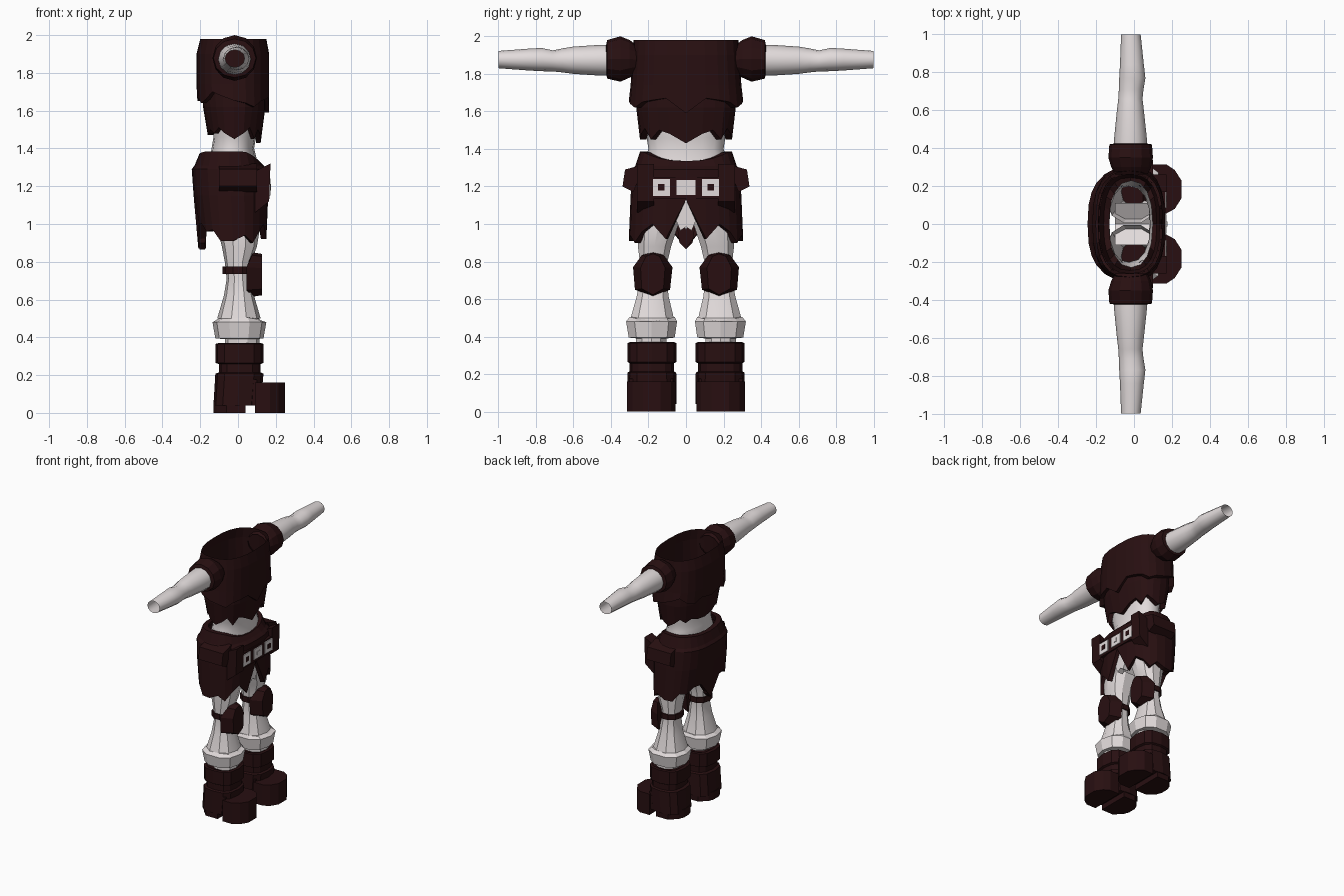
import bpy, bmesh, math


def material(name, rgb):
    m = bpy.data.materials.new(name)
    m.diffuse_color = (*rgb, 1)
    return m


DARK = material("dark_leather", (0.021, 0.0048, 0.0055))
PALE = material("pale_cloth", (0.76, 0.71, 0.71))


def finish(name, bm, mat, mirror=False, smooth=0):
    bmesh.ops.recalc_face_normals(bm, faces=bm.faces)
    me = bpy.data.meshes.new(name)
    bm.to_mesh(me)
    bm.free()
    me.materials.append(mat)
    ob = bpy.data.objects.new(name, me)
    bpy.context.collection.objects.link(ob)
    if smooth:
        bpy.ops.object.select_all(action='DESELECT')
        ob.select_set(True)
        bpy.context.view_layer.objects.active = ob
        bpy.ops.object.shade_smooth_by_angle(angle=math.radians(smooth))
    if mirror:
        mod = ob.modifiers.new("mirror", 'MIRROR')
        mod.use_axis = (False, True, False)
        mod.use_mirror_merge = False
    return ob


def tube(name, rings, mat, n=12, e=2.0, axis='z', hems=None, turn=0.0,
         caps=False, **kw):
    """Loft rings of (height, a_min, a_max, b_min, b_max); hems maps a ring
    index to heights listed from the front round to the back."""
    bm = bmesh.new()
    loops = []
    for k, (h, a0, a1, b0, b1) in enumerate(rings):
        loop = []
        for i in range(n):
            t = 2 * math.pi * (i + turn) / n
            c, s = math.cos(t), math.sin(t)
            f = 1 / math.cos(math.pi / n) if turn else 1
            a = (a0 + a1) / 2 + f * (a1 - a0) / 2 * math.copysign(abs(c) ** (2 / e), c)
            b = (b0 + b1) / 2 + f * (b1 - b0) / 2 * math.copysign(abs(s) ** (2 / e), s)
            z = hems[k][min(i, n - i)] if hems and k in hems else h
            loop.append(bm.verts.new((a, b, z) if axis == 'z' else (a, z, b)))
        loops.append(loop)
    for p, q in zip(loops, loops[1:]):
        for i in range(n):
            j = (i + 1) % n
            bm.faces.new((p[i], p[j], q[j], q[i]))
    if caps:
        bm.faces.new(loops[0])
        bm.faces.new(loops[-1])
    return finish(name, bm, mat, **kw)


def prism(name, pts, lo, hi, mat, axis='x', **kw):
    """Extrude an outline along an axis."""
    bm = bmesh.new()
    place = {'x': lambda p, d: (d, *p), 'y': lambda p, d: (p[0], d, p[1]),
             'z': lambda p, d: (*p, d)}[axis]
    a = [bm.verts.new(place(p, lo)) for p in pts]
    b = [bm.verts.new(place(p, hi)) for p in pts]
    bm.faces.new(a)
    bm.faces.new(b)
    for i in range(len(pts)):
        j = (i + 1) % len(pts)
        bm.faces.new((a[i], a[j], b[j], b[i]))
    return finish(name, bm, mat, **kw)


def plate(name, y0, y1, z0, z1, x0, x1, mat, **kw):
    return prism(name, [(y0, z0), (y1, z0), (y1, z1), (y0, z1)], x0, x1, mat, **kw)


# Open-topped chest armour with a jagged overlapping hem
chest_hem = [1.59, 1.67, 1.66, 1.65, 1.62, 1.64, 1.655, 1.68, 1.70, 1.66, 1.64, 1.67, 1.65]
tube("chest_armour", [(1.98, -.20, .15, -.28, .28), (1.90, -.22, .165, -.285, .285),
     (1.74, -.22, .165, -.295, .295), (1.65, -.215, .165, -.305, .305),
     (1.65, -.18, .135, -.26, .26)], DARK, n=24, e=2.6, hems={3: chest_hem, 4: chest_hem})
belly_hem = [1.43, 1.48, 1.50, 1.45, 1.51, 1.48, 1.45, 1.48, 1.51, 1.48, 1.50, 1.48, 1.47]
tube("belly_armour", [(1.74, -.19, .145, -.265, .265), (1.62, -.185, .145, -.265, .265),
     (1.45, -.16, .12, -.245, .245), (1.45, -.13, .095, -.21, .21)],
     DARK, n=24, e=2.6, hems={2: belly_hem, 3: belly_hem})

# Shoulders and arms
tube("shoulder", [(.26, -.10, .07, 1.80, 1.95), (.30, -.12, .09, 1.78, 1.98),
     (.35, -.135, .10, 1.758, 2.0), (.42, -.13, .095, 1.775, 1.98),
     (.425, -.10, .065, 1.80, 1.955)], DARK, n=12, axis='y', mirror=True)
tube("arm", [(.34, -.105, .07, 1.79, 1.955), (.45, -.105, .068, 1.79, 1.955),
     (.60, -.09, .052, 1.80, 1.945), (.66, -.083, .045, 1.808, 1.935),
     (.71, -.08, .05, 1.813, 1.925), (.77, -.078, .06, 1.814, 1.938),
     (.84, -.074, .052, 1.818, 1.934), (1.0, -.068, .035, 1.83, 1.922)],
     PALE, n=12, axis='y', mirror=True, smooth=40)

# Waist, crotch and legs
tube("waist", [(1.56, -.13, .10, -.23, .23), (1.46, -.13, .095, -.21, .21),
     (1.40, -.14, .085, -.20, .20), (1.34, -.15, .10, -.22, .22),
     (1.10, -.14, .12, -.235, .235)], PALE, n=16, e=2.3, smooth=40)
prism("crotch", [(-.11, 1.10), (0, .97), (.11, 1.10), (0, 1.03)], -.10, .09, PALE)
prism("front_flap", [(-.045, 1.17), (.045, 1.17), (.062, 1.04), (.03, .965), (0, .985),
      (-.03, .965), (-.062, 1.04)], .08, .125, PALE)
tube("leg", [(1.12, -.14, .12, .0, .235), (1.0, -.115, .12, .035, .26),
     (.88, -.085, .10, .075, .26), (.80, -.07, .07, .095, .25),
     (.71, -.06, .065, .095, .25), (.62, -.075, .085, .09, .265),
     (.50, -.11, .12, .06, .30)], PALE, n=10, e=2.2, mirror=True, smooth=30)
cuff_top = [.485, .495, .505, .50, .495, .495]
tube("shin_cuff", [(.50, -.10, .11, .065, .295), (.49, -.11, .125, .055, .305),
     (.48, -.135, .15, .042, .325), (.395, -.12, .135, .055, .31),
     (.39, -.07, .10, .10, .26)], PALE, n=10, e=2.4, hems={1: cuff_top}, mirror=True)
tube("ankle", [(.41, -.07, .115, .10, .27), (.36, -.07, .115, .10, .27)],
     PALE, n=10, mirror=True)

# Hip armour with ragged skirt and rear tail
top_hem = [1.335, 1.34, 1.35, 1.365, 1.38, 1.385, 1.385, 1.385, 1.385, 1.385, 1.38, 1.375, 1.37]
skirt_hem = [1.13, .92, 1.0, .96, .90, .94, .91, .91, .97, .96, 1.0, 1.0, .87]
tube("hip_armour", [(1.36, -.17, .09, -.21, .21), (1.38, -.205, .11, -.245, .245),
     (1.31, -.23, .135, -.27, .27), (1.29, -.245, .16, -.285, .285),
     (1.15, -.235, .16, -.295, .295), (1.0, -.21, .155, -.305, .305),
     (1.0, -.17, .125, -.27, .27)], DARK, n=24, e=2.6,
     hems={0: top_hem, 1: top_hem, 5: skirt_hem, 6: skirt_hem})
prism("rear_tail", [(-.05, 1.0), (.05, 1.0), (.035, .90), (0, .865), (-.035, .90)],
      -.205, -.175, DARK)
prism("hip_pad", [(.22, 1.32), (.27, 1.305), (.325, 1.29), (.338, 1.20), (.28, 1.17)],
      -.10, .10, DARK, mirror=True)
prism("corner_flap", [(.09, 1.28), (.172, 1.32), (.165, 1.12), (.09, 1.06)],
      .17, .26, DARK, axis='y', mirror=True)

# Belt with square buckles
plate("belt", -.18, .18, 1.135, 1.25, .13, .165, DARK)
plate("side_buckle", .085, .175, 1.15, 1.24, .16, .171, PALE, mirror=True)
plate("side_buckle_hole", .115, .15, 1.178, 1.213, .165, .174, DARK, mirror=True)
plate("centre_buckle", -.05, .05, 1.155, 1.235, .16, .171, PALE)
plate("centre_stud", -.014, .014, 1.181, 1.209, .168, .176, PALE)

# Knee guards
tube("knee_strap", [(.775, -.082, .08, .085, .26), (.735, -.082, .08, .085, .26)],
     DARK, n=10, caps=True, mirror=True)
bm = bmesh.new()
outline = [(.12, .835), (.175, .85), (.235, .835), (.282, .77), (.272, .65),
           (.175, .615), (.085, .65), (.072, .77)]
back = [bm.verts.new((.045 if i in (3, 4, 6, 7) else .075, y, z))
        for i, (y, z) in enumerate(outline)]
front = [bm.verts.new((.128, .177 + (y - .177) * .62, .73 + (z - .73) * .93))
         for y, z in outline]
bm.faces.new(back)
bm.faces.new(front)
for i in range(8):
    j = (i + 1) % 8
    bm.faces.new((back[i], back[j], front[j], front[i]))
finish("knee_guard", bm, DARK, mirror=True)

# Boots: banded shaft, heel block and broad toe
tube("boot_shaft", [(.355, -.07, .08, .10, .26), (.37, -.10, .12, .06, .30),
     (.365, -.12, .135, .05, .312), (.265, -.12, .135, .05, .312),
     (.258, -.10, .12, .065, .30), (.215, -.10, .12, .065, .30),
     (.208, -.12, .135, .052, .312), (.04, -.13, .12, .05, .315)],
     DARK, n=12, e=2.8, caps=True, mirror=True)
prism("boot_heel", [(.04, .06), (.04, .305), (-.06, .305), (-.115, .25), (-.13, .21),
      (-.13, .15), (-.115, .11), (-.06, .06)], 0, .06, DARK, axis='z', mirror=True)
prism("boot_toe", [(.09, .055), (.17, .055), (.215, .08), (.25, .135), (.25, .23),
      (.215, .285), (.17, .315), (.09, .315)], 0, .16, DARK, axis='z', mirror=True)
prism("boot_instep", [(.03, .04), (.10, .04), (.10, .175), (.03, .185)],
      .07, .30, DARK, axis='y', mirror=True)
